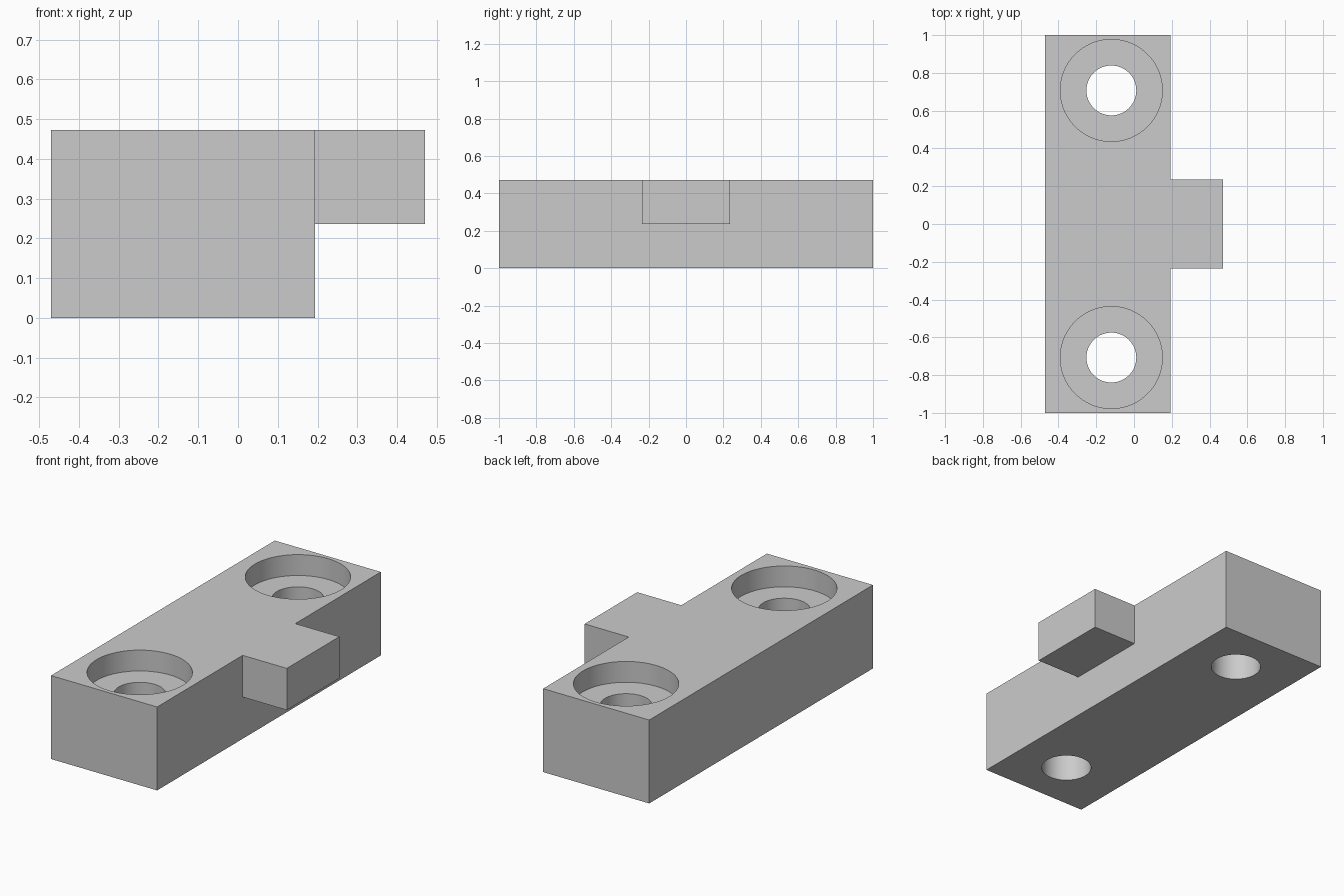
import bpy
import bmesh

cube = bpy.data.objects.get("Cube")
if cube:
    bpy.data.objects.remove(cube, do_unlink=True)

HEIGHT = 0.472
SIDE = 0.194      # body face that carries the tab
END = 0.47

grey = bpy.data.materials.new("light grey")
grey.use_nodes = True
colour = (0.6, 0.6, 0.6, 1)
grey.diffuse_color = colour
grey.node_tree.nodes["Principled BSDF"].inputs["Base Color"].default_value = colour


def finish(name, bm):
    mesh = bpy.data.meshes.new(name)
    bm.to_mesh(mesh)
    bm.free()
    mesh.materials.append(grey)
    obj = bpy.data.objects.new(name, mesh)
    bpy.context.collection.objects.link(obj)
    return obj


def prism(name, outline, z0, z1):
    """Extrude a plan outline between two heights."""
    bm = bmesh.new()
    face = bm.faces.new([bm.verts.new((x, y, z0)) for x, y in outline])
    top = bmesh.ops.extrude_face_region(bm, geom=[face])["geom"]
    verts = [v for v in top if isinstance(v, bmesh.types.BMVert)]
    bmesh.ops.translate(bm, vec=(0, 0, z1 - z0), verts=verts)
    bmesh.ops.recalc_face_normals(bm, faces=bm.faces)
    return finish(name, bm)


def rectangle(x0, x1, y):
    return [(x0, -y), (x1, -y), (x1, y), (x0, y)]


def cut(target, cutter, operation="DIFFERENCE"):
    cutter.hide_render = True
    mod = target.modifiers.new(cutter.name, "BOOLEAN")
    mod.operation = operation
    mod.solver = "EXACT"
    mod.object = cutter
    bpy.context.view_layer.objects.active = target
    bpy.ops.object.modifier_apply(modifier=mod.name)
    bpy.data.objects.remove(cutter, do_unlink=True)


def cylinder(name, radius, y, z0, z1):
    bpy.ops.mesh.primitive_cylinder_add(
        vertices=96, radius=radius, depth=z1 - z0,
        location=(-0.12, y, (z0 + z1) / 2))
    obj = bpy.context.object
    obj.name = name
    obj.data.materials.append(grey)
    return obj


# Block with the side tab fused flush at the top
block = prism("mounting_block", rectangle(-END, SIDE, 1), 0, HEIGHT)
tab = prism("side_tab", rectangle(SIDE - 0.1, END, 0.235), HEIGHT / 2, HEIGHT)
cut(block, tab, "UNION")

# Counterbored screw holes at both ends
for y in (-0.707, 0.707):
    cut(block, cylinder("screw_hole", 0.132, y, -0.1, HEIGHT + 0.1))
    cut(block, cylinder("counterbore", 0.27, y, HEIGHT * 0.75, HEIGHT + 0.1))

# Smooth bores, crisp edges
bpy.ops.object.select_all(action="DESELECT")
block.select_set(True)
bpy.context.view_layer.objects.active = block
bpy.ops.object.shade_smooth_by_angle(angle=0.5)
